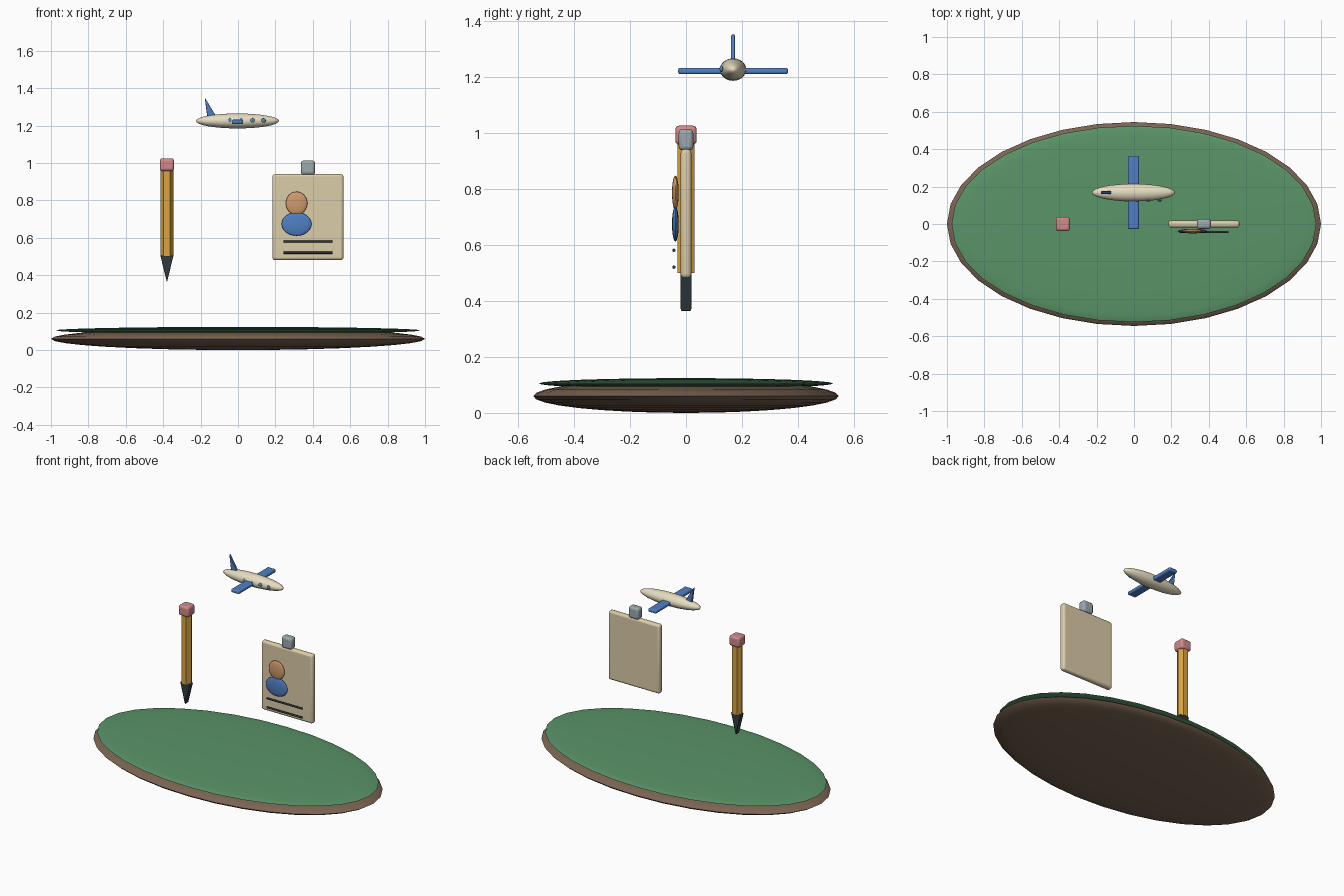
import bpy, bmesh, math
from mathutils import Vector

if "Cube" in bpy.data.objects:
    bpy.data.objects.remove(bpy.data.objects["Cube"])


def material(name, hexcode):
    srgb = [int(hexcode[i:i + 2], 16) / 255 for i in (0, 2, 4)]
    lin = [c / 12.92 if c <= 0.04045 else ((c + 0.055) / 1.055) ** 2.4 for c in srgb]
    m = bpy.data.materials.new(name)
    m.diffuse_color = (*lin, 1)
    m.use_nodes = True
    m.node_tree.nodes["Principled BSDF"].inputs["Base Color"].default_value = m.diffuse_color
    return m


soil = material("soil", "7A6452")
grass = material("grass", "5A9468")
yellow = material("yellow", "D9A441")
pink = material("pink", "D08A8A")
dark = material("dark", "2E3B40")
cream = material("cream", "E6DCC0")
card_tan = material("card tan", "DCCDA8")
blue = material("blue", "4F7FC4")
teal = material("teal", "4F93B0")
steel = material("steel", "9AA8AC")
skin = material("skin", "D09A6C")


def finish(ob, name, mat, bevel=0.0, segments=3, angle=35):
    ob.name = name
    ob.data.materials.append(mat)
    bpy.ops.object.select_all(action='DESELECT')
    ob.select_set(True)
    bpy.context.view_layer.objects.active = ob
    if bevel:
        mod = ob.modifiers.new("rounded edges", 'BEVEL')
        mod.width, mod.segments = bevel, segments
        mod.limit_method = 'ANGLE'
    bpy.ops.object.shade_smooth_by_angle(angle=math.radians(angle))
    return ob


def ellipsoid(name, loc, radii, mat, segments=32, rings=16):
    bpy.ops.mesh.primitive_uv_sphere_add(segments=segments, ring_count=rings, radius=1, location=loc)
    ob = bpy.context.object
    ob.scale = radii
    bpy.ops.object.transform_apply(location=False, rotation=False, scale=True)
    return finish(ob, name, mat, angle=60)


def box(name, loc, size, mat, bevel):
    bpy.ops.mesh.primitive_cube_add(size=1, location=loc)
    ob = bpy.context.object
    ob.scale = size
    bpy.ops.object.transform_apply(location=False, rotation=False, scale=True)
    return finish(ob, name, mat, bevel)


def plate(name, outline, y, depth, mat, bevel):
    """Outline in x and z, extruded along y."""
    bm = bmesh.new()
    face = bm.faces.new([bm.verts.new((x, y - depth / 2, z)) for x, z in outline])
    ext = bmesh.ops.extrude_face_region(bm, geom=[face])
    moved = [g for g in ext["geom"] if isinstance(g, bmesh.types.BMVert)]
    bmesh.ops.translate(bm, vec=Vector((0, depth, 0)), verts=moved)
    bmesh.ops.recalc_face_normals(bm, faces=bm.faces)
    mesh = bpy.data.meshes.new(name)
    bm.to_mesh(mesh)
    bm.free()
    ob = bpy.data.objects.new(name, mesh)
    bpy.context.collection.objects.link(ob)
    return finish(ob, name, mat, bevel, 2)


# Oval ground
ellipsoid("ground_base", (0, 0, 0.06), (1.0, 0.545, 0.06), soil)
ellipsoid("grass_top", (0, 0, 0.105), (0.975, 0.525, 0.019), grass)

# Pencil: hexagonal barrel, wedge tip, eraser
px = -0.38
bpy.ops.mesh.primitive_cylinder_add(vertices=6, radius=0.035, depth=0.47,
                                    location=(px, 0, 0.735), rotation=(0, 0, math.radians(30)))
finish(bpy.context.object, "pencil_barrel", yellow)
plate("pencil_tip", [(px - 0.035, 0.505), (px + 0.035, 0.505), (px, 0.362)], 0, 0.04, dark, 0.004)
box("pencil_eraser", (px, 0, 0.991), (0.076, 0.076, 0.068), pink, 0.014)

# Badge: card, clip, portrait, lines
bx = 0.374
box("badge_card", (bx, 0, 0.711), (0.38, 0.038, 0.46), card_tan, 0.014)
box("badge_clip", (bx, 0, 0.975), (0.076, 0.052, 0.076), steel, 0.014)
ellipsoid("portrait_head", (0.313, -0.038, 0.785), (0.058, 0.012, 0.062), skin, 24, 12)
ellipsoid("portrait_shoulders", (0.313, -0.038, 0.674), (0.08, 0.012, 0.063), blue, 24, 12)
for i, z in enumerate((0.58, 0.52)):
    bpy.ops.mesh.primitive_cylinder_add(vertices=10, radius=0.006, depth=0.262,
                                        location=(bx, -0.043, z), rotation=(0, math.pi / 2, 0))
    finish(bpy.context.object, f"badge_line_{i + 1}", dark, angle=60)

# Airplane: fuselage, wing, tail fin, windows
ay, az = 0.168, 1.225
ellipsoid("fuselage", (-0.003, ay, az), (0.222, 0.047, 0.04), cream)
box("wing", (-0.003, ay, az - 0.005), (0.06, 0.392, 0.023), blue, 0.008)
plate("tail_fin", [(-0.163, 1.235), (-0.108, 1.235), (-0.178, 1.351)], ay, 0.015, blue, 0.003)
for i in range(4):
    ellipsoid(f"window_{i + 1}", (-0.043 + 0.06 * i, ay - 0.042, az + 0.003),
              (0.012, 0.006, 0.012), teal, 16, 8)
